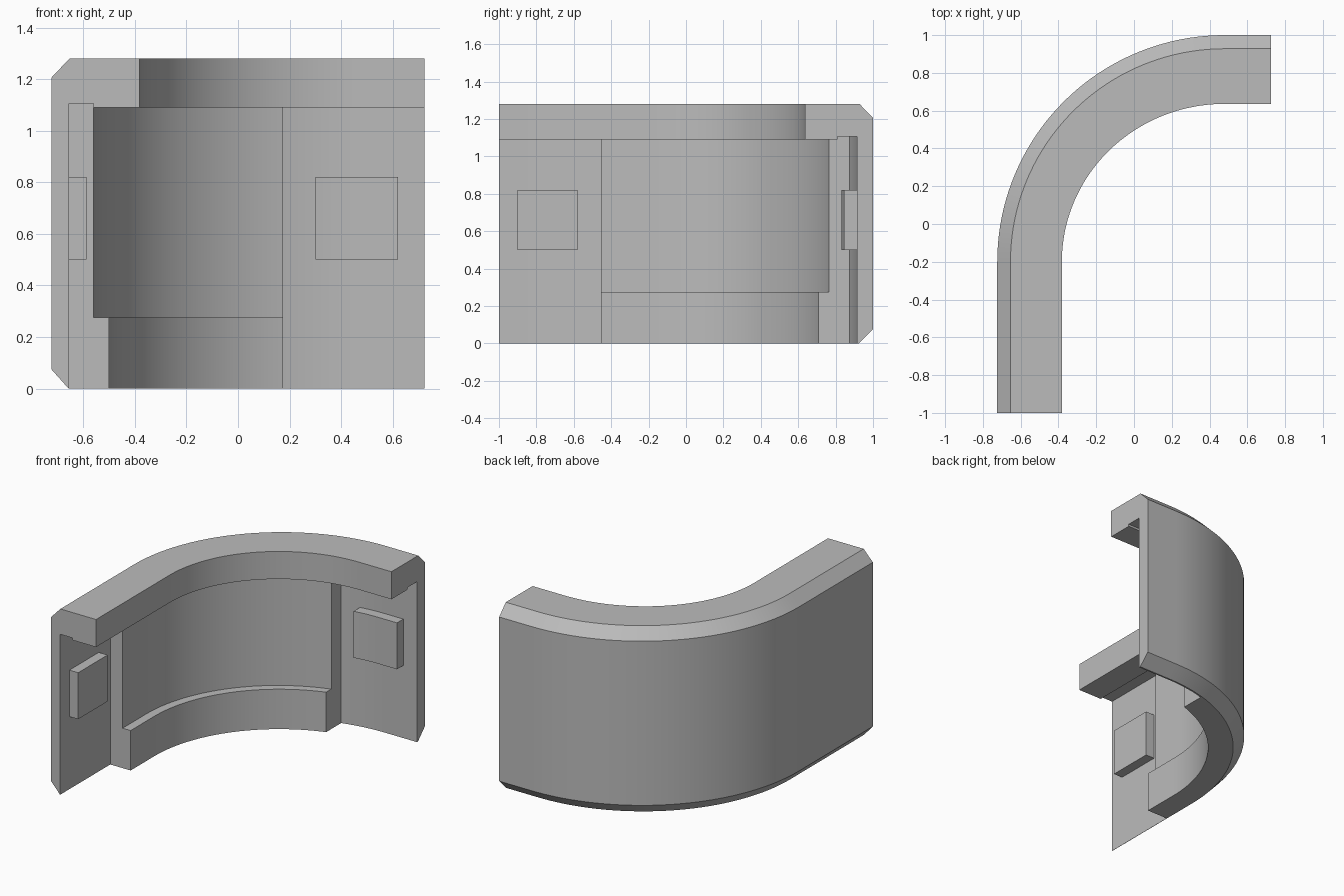
import bpy, bmesh, math

if "Cube" in bpy.data.objects:
    bpy.data.objects.remove(bpy.data.objects["Cube"], do_unlink=True)

GREY = (0.5, 0.5, 0.5, 1)
mat = bpy.data.materials.new("plain grey")
mat.use_nodes = True
mat.diffuse_color = GREY
mat.node_tree.nodes["Principled BSDF"].inputs["Base Color"].default_value = GREY

# Outer edge of the quarter bend: centre and radii
CX, CY, RX, RY = 0.48, -0.2, 1.204, 1.2
SEGMENTS = 40


def track(dx, dy, start_y, start_x, end_x):
    """Plan path inset by dx on the side leg and dy on the back leg."""
    rx, ry = RX - dx, RY - dy

    def angle(x):
        return math.acos(max(0, CX - x) / rx)

    first = 0 if start_x is None else angle(start_x)
    last = angle(end_x)
    pts = [] if start_y is None else [(CX - rx, start_y)]
    for i in range(SEGMENTS + 1):
        a = first + (last - first) * i / SEGMENTS
        pts.append((CX - rx * math.cos(a), CY + ry * math.sin(a)))
    if end_x > CX:
        pts.append((end_x, CY + ry))
    return pts


def finish(name, bm):
    bmesh.ops.recalc_face_normals(bm, faces=bm.faces)
    mesh = bpy.data.meshes.new(name)
    bm.to_mesh(mesh)
    bm.free()
    mesh.materials.append(mat)
    obj = bpy.data.objects.new(name, mesh)
    bpy.context.collection.objects.link(obj)
    bpy.ops.object.select_all(action='DESELECT')
    obj.select_set(True)
    bpy.context.view_layer.objects.active = obj
    bpy.ops.object.shade_smooth_by_angle(angle=math.radians(25))
    return obj


def sweep(name, profile, end_x, start_y=None, start_x=None):
    """Carry a closed (dx, dy, z) profile along the bend and cap both ends."""
    bm = bmesh.new()
    rails = [[bm.verts.new((x, y, z)) for x, y in track(dx, dy, start_y, start_x, end_x)]
             for dx, dy, z in profile]
    for a, b in zip(rails, rails[1:] + rails[:1]):
        for i in range(len(a) - 1):
            bm.faces.new((a[i], a[i + 1], b[i + 1], b[i]))
    bm.faces.new([r[0] for r in rails])
    bm.faces.new([r[-1] for r in rails])
    return finish(name, bm)


# Thin chamfered wall with the overhanging top lip
sweep("wall_and_lip", [
    (0, 0, 0.075), (0, 0, 1.206), (0.07, 0.072, 1.28), (0.342, 0.364, 1.28),
    (0.342, 0.364, 1.09), (0.163, 0.19, 1.09), (0.163, 0.19, 1.105),
    (0.069, 0.086, 1.105), (0.069, 0.086, 0), (0.067, 0.075, 0),
], end_x=0.724, start_y=-1)

# Thick inner lining with a stepped ledge along its foot
sweep("inner_lining", [
    (0.069, 0.086, 0), (0.224, 0.243, 0), (0.224, 0.243, 0.275),
    (0.163, 0.19, 0.275), (0.163, 0.19, 1.105), (0.069, 0.086, 1.105),
], end_x=0.175, start_y=-0.455)

# Raised pad on the back leg, following the bend
LOW, HIGH = 0.5, 0.82
sweep("back_pad", [
    (0.06, 0.08, LOW), (0.136, 0.155, LOW), (0.136, 0.155, HIGH), (0.06, 0.08, HIGH),
], end_x=0.62, start_x=0.3)

# Raised pad on the straight side leg
bm = bmesh.new()
bmesh.ops.create_cube(bm, size=1)
bmesh.ops.scale(bm, verts=bm.verts, vec=(0.076, 0.32, HIGH - LOW))
bmesh.ops.translate(bm, verts=bm.verts, vec=(-0.626, -0.74, (LOW + HIGH) / 2))
finish("side_pad", bm)
